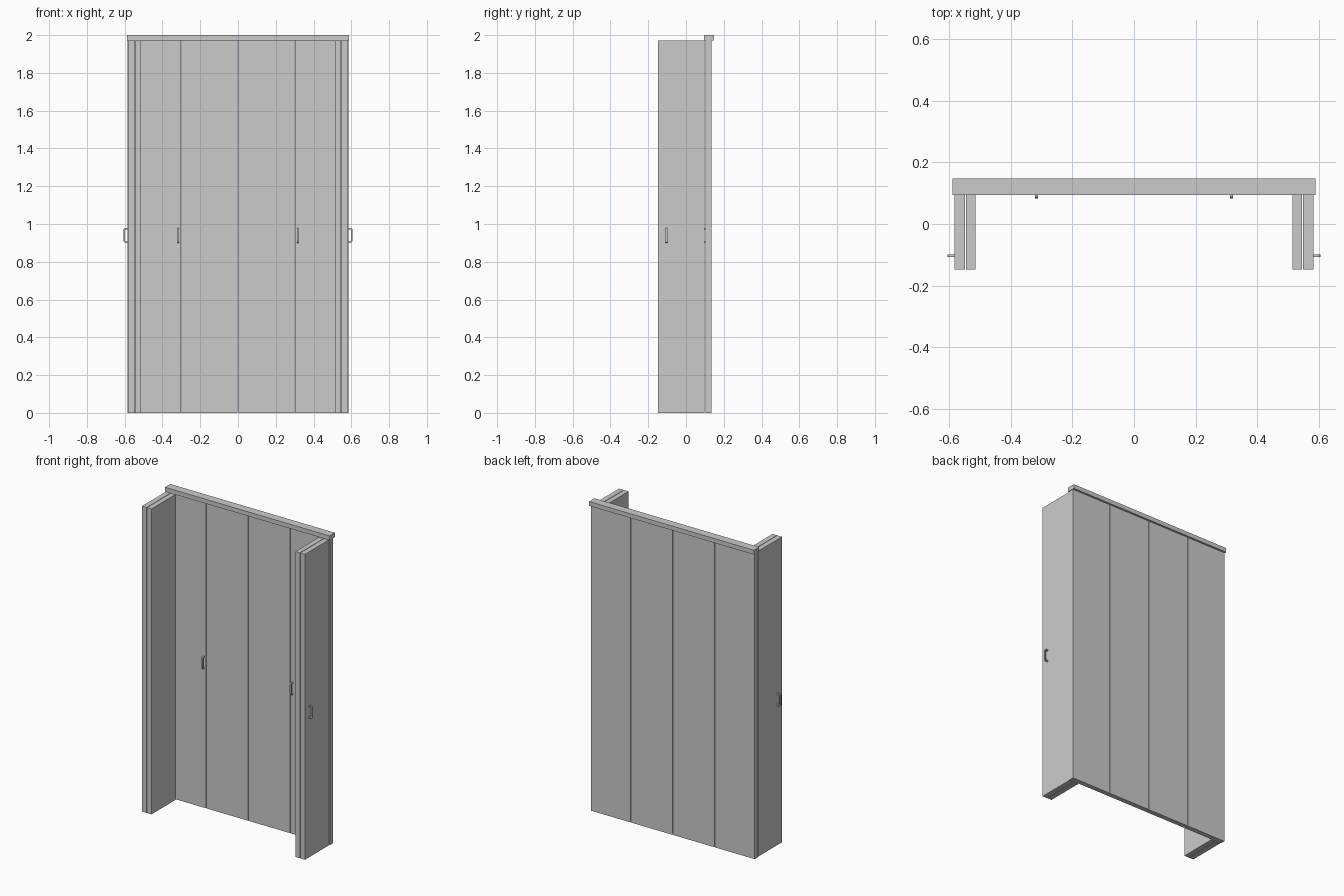
import bpy, bmesh, math
from mathutils import Matrix, Vector

if "Cube" in bpy.data.objects:
    bpy.data.objects.remove(bpy.data.objects["Cube"])

grey = bpy.data.materials.new("mid_grey")
grey.diffuse_color = (0.6, 0.6, 0.6, 1)
grey.use_nodes = True
grey.node_tree.nodes["Principled BSDF"].inputs["Base Color"].default_value = grey.diffuse_color


def finish(name, bm):
    bmesh.ops.recalc_face_normals(bm, faces=bm.faces[:])
    me = bpy.data.meshes.new(name)
    bm.to_mesh(me)
    bm.free()
    me.materials.append(grey)
    ob = bpy.data.objects.new(name, me)
    bpy.context.collection.objects.link(ob)
    return ob


def box(name, x, y, z):
    bm = bmesh.new()
    bmesh.ops.create_cube(bm, size=1)
    for v in bm.verts:
        v.co = Vector(((x[0] + x[1]) / 2 + v.co.x * (x[1] - x[0]),
                       (y[0] + y[1]) / 2 + v.co.y * (y[1] - y[0]),
                       (z[0] + z[1]) / 2 + v.co.z * (z[1] - z[0])))
    return finish(name, bm)


def rounded_c(depth, half, r):
    """Half-turn path of a C shape: up the lower arm, round, and back along the upper arm."""
    pts = [(0, -half)]
    for cz, start in ((-half + r, -90), (half - r, 0)):
        for i in range(6):
            a = math.radians(start + 18 * i)
            pts.append((depth - r + r * math.cos(a), cz + r * math.sin(a)))
    return pts + [(0, half)]


def handle(name, loc, angle):
    """C-shaped pull standing out along local +x, turned about z."""
    t, w = 0.008, 0.009
    outer = rounded_c(0.024, 0.04, 0.012)
    inner = rounded_c(0.024 - t, 0.04 - t, 0.004)
    bm = bmesh.new()
    rings = []
    for a, b in zip(outer, inner):
        rings.append([bm.verts.new((p[0], s * w / 2, p[1]))
                      for p, s in ((a, -1), (a, 1), (b, 1), (b, -1))])
    for r0, r1 in zip(rings, rings[1:]):
        for k in range(4):
            m = (k + 1) % 4
            bm.faces.new((r0[k], r0[m], r1[m], r1[k]))
    bm.faces.new(rings[0])
    bm.faces.new(rings[-1])
    bm.transform(Matrix.Translation(loc) @ Matrix.Rotation(angle, 4, 'Z'))
    return finish(name, bm)


top = 1.972

# Head rail
box("head_rail", (-0.5885, 0.5885), (0.094, 0.148), (top, 2.0))

# Mirrored leaves and pulls
for s, side in ((-1, "left"), (1, "right")):
    def span(a, b):
        return tuple(sorted((s * a, s * b)))
    # Closed door leaves across the back
    box(side + "_inner_door_leaf", span(0.002, 0.299), (0.104, 0.135), (0, top))
    box(side + "_outer_door_leaf", span(0.303, 0.585), (0.104, 0.135), (0, top))
    # Folded pair standing forward at the side
    box(side + "_folded_leaf_inside", span(0.514, 0.546), (-0.148, 0.098), (0, top))
    box(side + "_folded_leaf_outside", span(0.549, 0.582), (-0.148, 0.098), (0, top))
    # Pull handles
    handle(side + "_side_handle", (s * 0.582, -0.103, 0.94), 0 if s > 0 else math.pi)
    handle(side + "_door_handle", (s * 0.316, 0.107, 0.94), -math.pi / 2)
